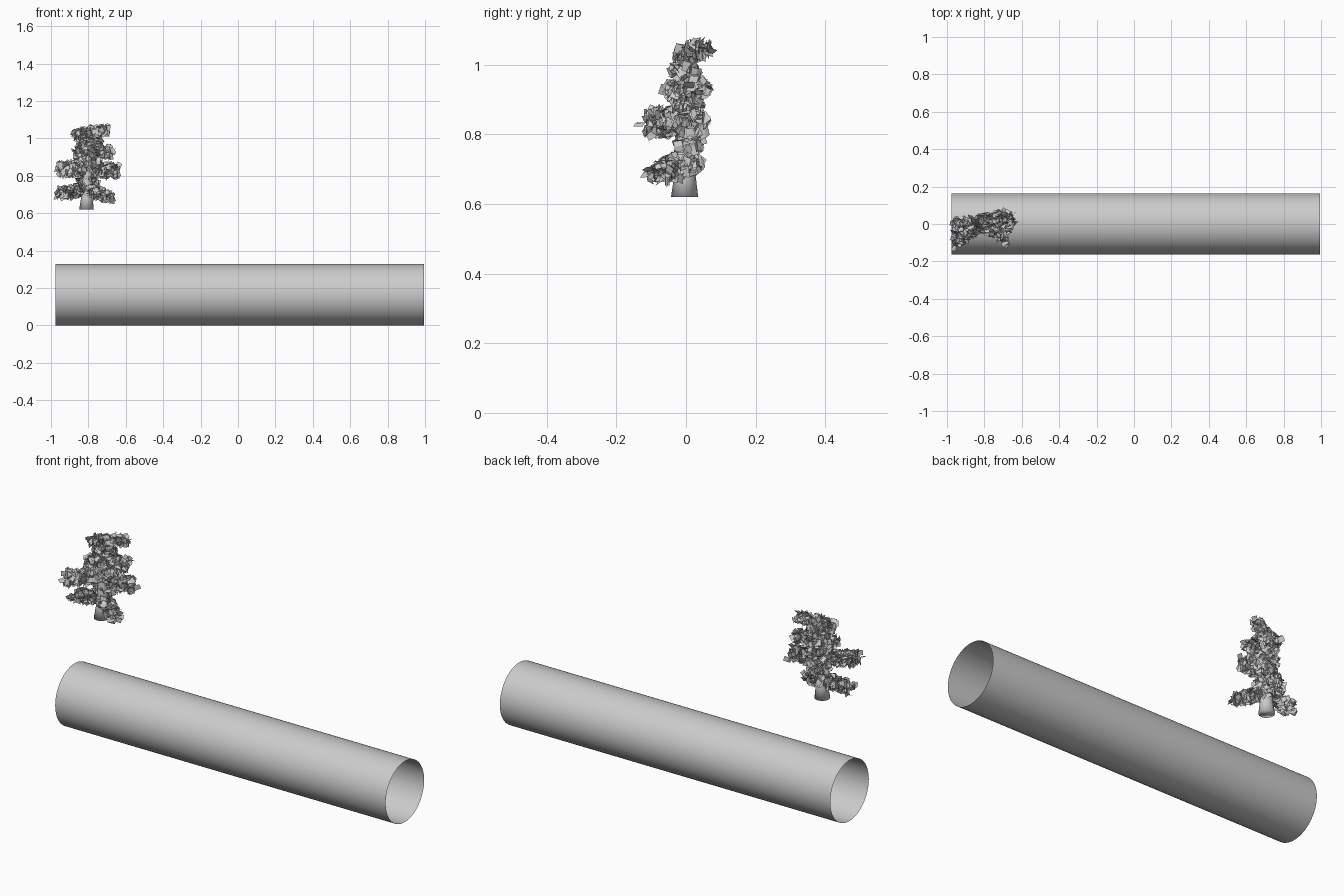
import bpy, bmesh, math, random
from mathutils import Vector, Euler

if "Cube" in bpy.data.objects:
    bpy.data.objects.remove(bpy.data.objects["Cube"])

random.seed(7)


def finish(bm, name, smooth=False):
    me = bpy.data.meshes.new(name)
    bm.to_mesh(me)
    bm.free()
    for p in me.polygons:
        p.use_smooth = smooth
    ob = bpy.data.objects.new(name, me)
    bpy.context.collection.objects.link(ob)
    return ob


def limb(bm, pts, radii, sides, cap_start=False):
    """Tapered tube along a path."""
    pts = [Vector(p) for p in pts]
    rings = []
    for i, (p, r) in enumerate(zip(pts, radii)):
        d = pts[min(i + 1, len(pts) - 1)] - pts[max(i - 1, 0)]
        if i == 0 and cap_start:
            d = Vector((0, 0, 1))
        q = Vector((0, 0, 1)).rotation_difference(d.normalized())
        rings.append([bm.verts.new(p + q @ Vector((r * math.cos(a), r * math.sin(a), 0)))
                      for a in (2 * math.pi * k / sides for k in range(sides))])
    for a, b in zip(rings, rings[1:]):
        for k in range(sides):
            n = (k + 1) % sides
            bm.faces.new((a[k], a[n], b[n], b[k]))
    if cap_start:
        bm.faces.new(rings[0][::-1])


# Open thin-walled horizontal tube
bm = bmesh.new()
limb(bm, [(-0.975, 0, 0.164), (0.995, 0, 0.164)], [0.164, 0.164], 64)
finish(bm, "tube", smooth=True)

# Trunk
bm = bmesh.new()
limb(bm, [(-0.81, -0.004, 0.62), (-0.808, -0.003, 0.68), (-0.805, 0, 0.80),
          (-0.80, 0.005, 0.92), (-0.79, 0.01, 1.04)],
     [0.039, 0.031, 0.025, 0.017, 0.007], 16, cap_start=True)
finish(bm, "trunk", smooth=True)

# Foliage tiers: left tip, middle, right tip, clump radius (y, z), leaf count
tiers = [
    ((-0.965, -0.015, 0.705), (-0.81, 0.005, 0.725), (-0.675, -0.08, 0.685), 0.042, 0.030, 320),
    ((-0.96, -0.10, 0.835), (-0.81, 0.01, 0.835), (-0.645, 0.02, 0.825), 0.042, 0.036, 370),
    ((-0.875, -0.03, 0.915), (-0.79, 0.01, 0.93), (-0.67, 0.035, 0.925), 0.036, 0.034, 230),
    ((-0.875, 0.0, 1.02), (-0.79, 0.01, 1.035), (-0.70, 0.05, 1.045), 0.03, 0.022, 170),
    ((-0.85, 0.0, 0.98), (-0.80, -0.01, 0.98), (-0.735, 0.01, 0.98), 0.036, 0.022, 100),
    ((-0.855, 0.0, 0.875), (-0.80, 0.01, 0.88), (-0.74, 0.02, 0.875), 0.035, 0.02, 60),
    ((-0.85, 0.01, 0.77), (-0.80, 0.01, 0.775), (-0.75, 0.01, 0.77), 0.035, 0.02, 50),
]

# Side branches inside the tiers
bm = bmesh.new()
for left, mid, right, *_ in tiers[:4]:
    for tip in (left, right):
        limb(bm, [mid, tip], [0.009, 0.003], 6)
finish(bm, "branches", smooth=True)

# Leaves: small randomly turned cards folded along the middle
bm = bmesh.new()
for left, mid, right, ry, rz, count in tiers:
    left, mid, right = Vector(left), Vector(mid), Vector(right)
    for _ in range(count):
        t = random.uniform(-1, 1)
        c = mid.lerp(right if t > 0 else left, abs(t))
        ang = random.uniform(0, 2 * math.pi)
        s = math.sqrt(random.random())
        c = c + Vector((random.uniform(-0.01, 0.01), ry * s * math.cos(ang), rz * s * math.sin(ang)))
        rot = Euler([random.uniform(0, 2 * math.pi) for _ in range(3)]).to_matrix()
        w, h = random.uniform(0.012, 0.016), random.uniform(0.014, 0.02)
        v = [bm.verts.new(c + rot @ Vector((x * w, y * h, 0.004 * (1 - abs(y)))))
             for y in (-1, 0, 1) for x in (-1, 1)]
        bm.faces.new((v[0], v[1], v[3], v[2]))
        bm.faces.new((v[2], v[3], v[5], v[4]))
finish(bm, "leaves")
